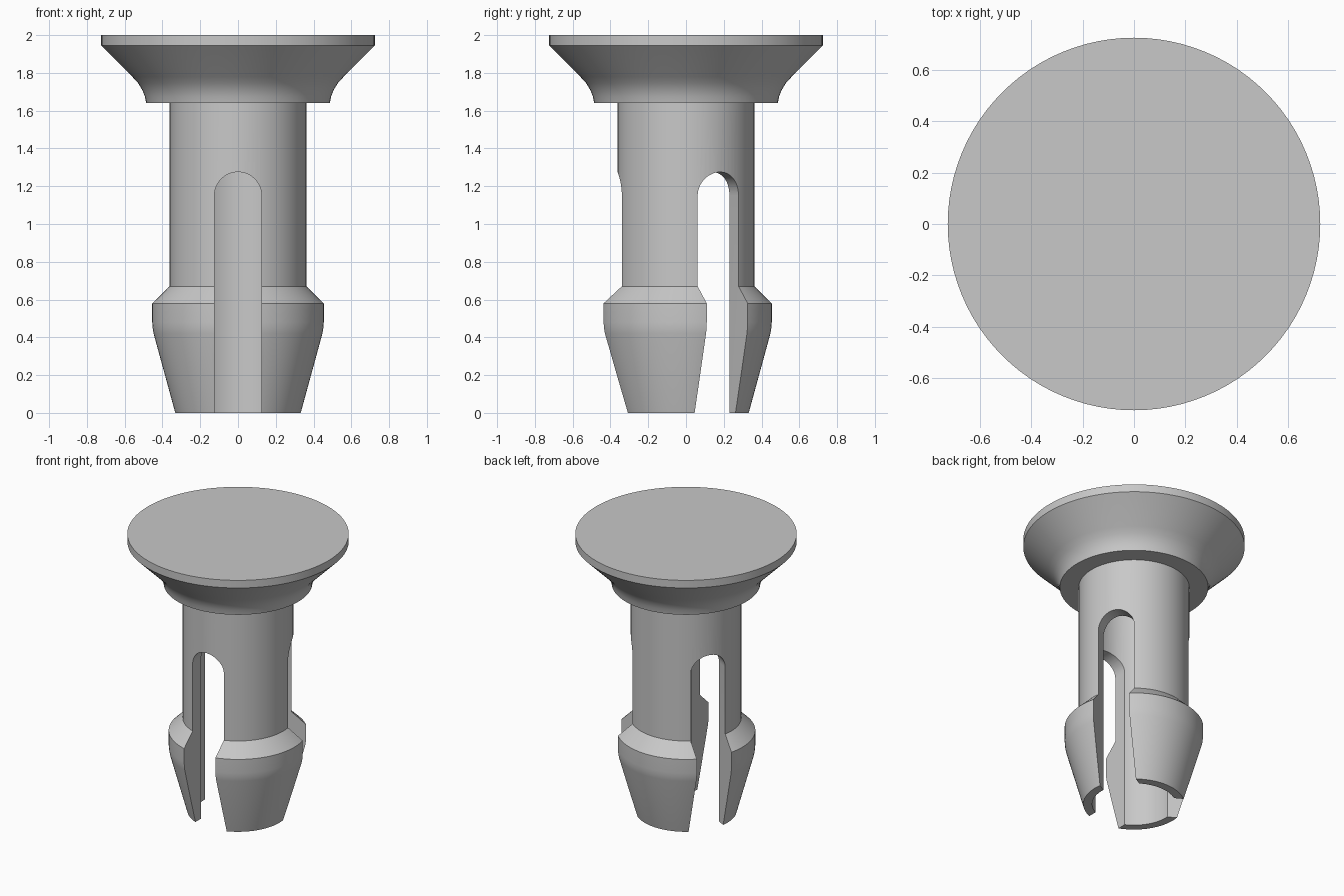
import bpy, bmesh, math
from mathutils import Matrix

if "Cube" in bpy.data.objects:
    bpy.data.objects.remove(bpy.data.objects["Cube"], do_unlink=True)

# One grey plastic for the whole fastener
grey = bpy.data.materials.new("grey plastic")
grey.use_nodes = True
COLOUR = (0.58, 0.58, 0.58, 1)
grey.diffuse_color = COLOUR
grey.node_tree.nodes["Principled BSDF"].inputs["Base Color"].default_value = COLOUR


def make_object(name, bm):
    bmesh.ops.recalc_face_normals(bm, faces=bm.faces)
    mesh = bpy.data.meshes.new(name)
    bm.to_mesh(mesh)
    bm.free()
    mesh.materials.append(grey)
    obj = bpy.data.objects.new(name, mesh)
    bpy.context.collection.objects.link(obj)
    return obj


def select_only(obj):
    bpy.ops.object.select_all(action="DESELECT")
    obj.select_set(True)
    bpy.context.view_layer.objects.active = obj


def lathe(name, profile, steps=96):
    """Revolve an (r, z) profile that starts and ends on the axis."""
    bm = bmesh.new()
    verts = [bm.verts.new((r, 0, z)) for r, z in profile]
    edges = [bm.edges.new(pair) for pair in zip(verts, verts[1:])]
    bmesh.ops.spin(bm, geom=verts + edges, cent=(0, 0, 0), axis=(0, 0, 1),
                   angle=math.tau, steps=steps)
    bmesh.ops.remove_doubles(bm, verts=bm.verts, dist=1e-4)
    return make_object(name, bm)


def slot_cutter(angle, half_width=0.125, top=1.275):
    """Round-topped slot running outward from near the axis."""
    spring = top - half_width
    outline = [(half_width, -0.1)]
    for i in range(25):
        a = math.pi * i / 24
        outline.append((half_width * math.cos(a), spring + half_width * math.sin(a)))
    outline.append((-half_width, -0.1))
    bm = bmesh.new()
    face = bm.faces.new([bm.verts.new((0.05, y, z)) for y, z in outline])
    grown = bmesh.ops.extrude_face_region(bm, geom=[face], use_keep_orig=True)
    moved = [g for g in grown["geom"] if isinstance(g, bmesh.types.BMVert)]
    bmesh.ops.translate(bm, verts=moved, vec=(0.7, 0, 0))
    bm.transform(Matrix.Rotation(angle, 4, "Z"))
    cutter = make_object("slot_cutter", bm)
    cutter.hide_render = True
    return cutter


# Flared head with a thin rim
head = lathe("head", [
    (0, 1.64), (0.486, 1.64), (0.493, 1.675), (0.507, 1.71), (0.528, 1.745),
    (0.56, 1.78), (0.725, 1.945), (0.725, 2), (0, 2)])

# Hollow shank with the barbed, tapered end
BORE = 0.274
shank = lathe("shank", [
    (0, 1.62), (BORE, 1.62), (BORE, 0), (0.332, 0), (0.447, 0.42), (0.452, 0.45),
    (0.454, 0.48), (0.454, 0.58), (0.362, 0.67), (0.362, 1.7), (0, 1.7)])

# Three slots split the shank into legs
select_only(shank)
cutters = [slot_cutter(math.radians(a)) for a in (-90, 30, 150)]
for cutter in cutters:
    mod = shank.modifiers.new("slot", "BOOLEAN")
    mod.operation = "DIFFERENCE"
    mod.solver = "EXACT"
    mod.object = cutter
    bpy.ops.object.modifier_apply(modifier=mod.name)
for cutter in cutters:
    bpy.data.objects.remove(cutter, do_unlink=True)

# Smooth the round walls, keep the edges crisp
for part in (head, shank):
    select_only(part)
    bpy.ops.object.shade_smooth_by_angle(angle=math.radians(30))
